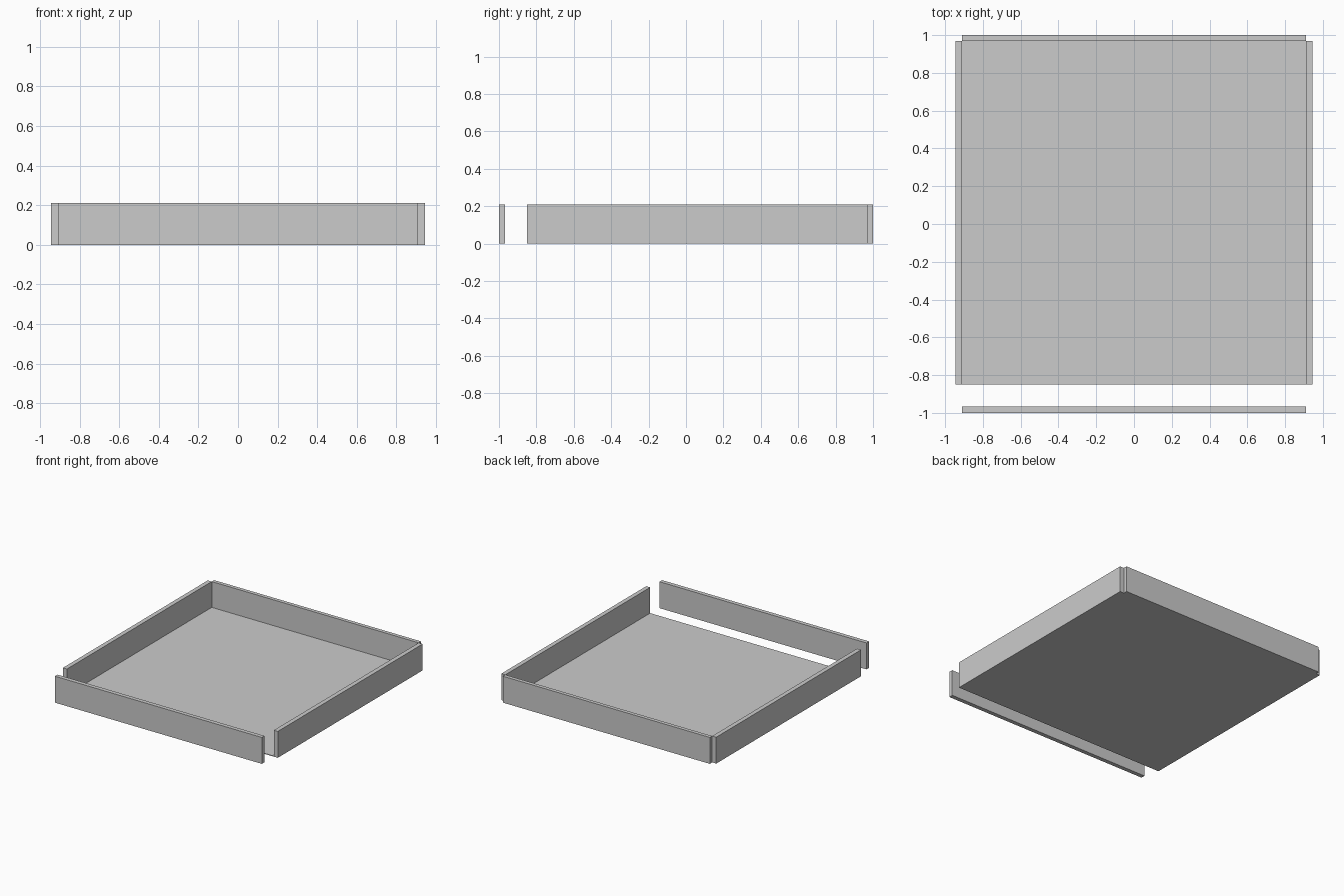
import bpy, bmesh
from mathutils import Vector

if "Cube" in bpy.data.objects:
    bpy.data.objects.remove(bpy.data.objects["Cube"])


def box(name, lo, hi):
    lo, hi = Vector(lo), Vector(hi)
    bm = bmesh.new()
    bmesh.ops.create_cube(bm, size=1)
    bmesh.ops.scale(bm, vec=hi - lo, verts=bm.verts)
    mesh = bpy.data.meshes.new(name)
    bm.to_mesh(mesh)
    bm.free()
    ob = bpy.data.objects.new(name, mesh)
    ob.location = (lo + hi) / 2
    bpy.context.collection.objects.link(ob)
    return ob


IN, OUT = 0.91, 0.945      # inner and outer faces of the side walls
FRONT, BACK = -0.85, 0.97  # floor extent in y
H = 0.21                   # wall height

# thin floor sheet
box("tray_floor", (-IN, FRONT, 0), (IN, BACK, 0.005))

# side walls
box("left_wall", (-OUT, FRONT, 0), (-IN, BACK, H))
box("right_wall", (IN, FRONT, 0), (OUT, BACK, H))

# back wall, and the front panel standing clear of the tray
box("back_wall", (-IN, BACK, 0), (IN, 1, H))
box("front_panel", (-IN, -1, 0), (IN, -0.967, H))
